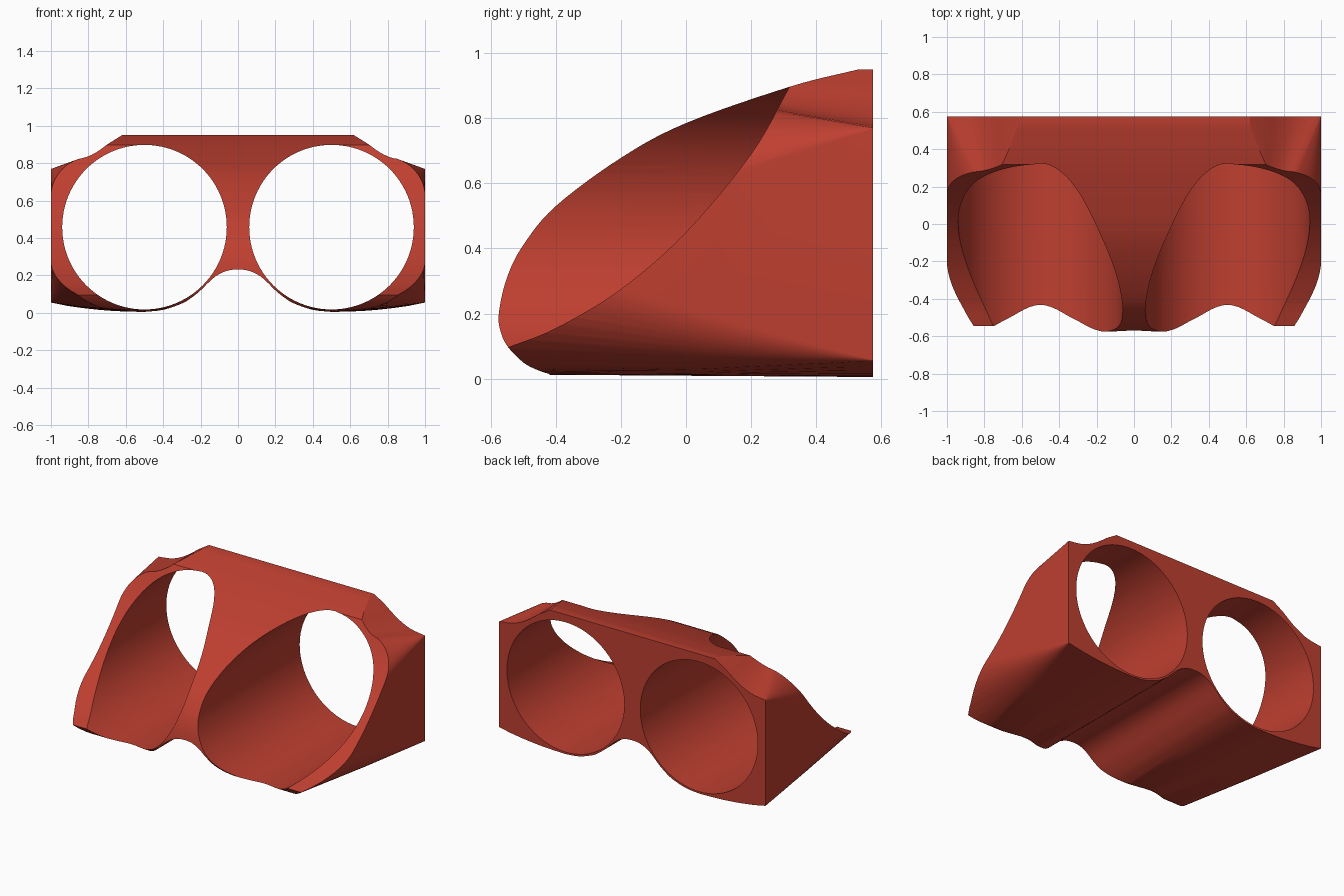
import bpy, bmesh, math
from mathutils import Vector

if "Cube" in bpy.data.objects:
    bpy.data.objects.remove(bpy.data.objects["Cube"])


def spline(pts, n=6):
    """Catmull-Rom curve through 2D points."""
    p = [Vector(q) for q in pts]
    p = [2 * p[0] - p[1]] + p + [2 * p[-1] - p[-2]]
    out = []
    for i in range(1, len(p) - 2):
        a, b, c, d = p[i - 1:i + 3]
        for k in range(n):
            t = k / n
            out.append(0.5 * (2 * b + (c - a) * t + (2 * a - 5 * b + 4 * c - d) * t * t
                              + (3 * b - a - 3 * c + d) * t ** 3))
    return out + [p[-2]]


def loft(name, sections):
    """Closed solid through equal-length rings of 3D points."""
    bm = bmesh.new()
    rings = [[bm.verts.new(v) for v in s] for s in sections]
    n = len(rings[0])
    for r, s in zip(rings, rings[1:]):
        for i in range(n):
            j = (i + 1) % n
            bm.faces.new((r[i], r[j], s[j], s[i]))
    bm.faces.new(rings[0])
    bm.faces.new(rings[-1])
    bmesh.ops.recalc_face_normals(bm, faces=bm.faces)
    me = bpy.data.meshes.new(name)
    bm.to_mesh(me)
    bm.free()
    ob = bpy.data.objects.new(name, me)
    bpy.context.collection.objects.link(ob)
    return ob


def side_prism(name, yz, x0, x1):
    return loft(name, [[(x, y, z) for y, z in yz] for x in (x0, x1)])


def height(curve, x):
    """Height of a curve (rising x) at x."""
    for a, b in zip(curve, curve[1:]):
        if a[0] <= x <= b[0]:
            return a[1] + (b[1] - a[1]) * (x - a[0]) / (b[0] - a[0])
    return curve[-1][1]


def corner(p0, c, p2, n=14):
    """Elliptic quarter from p0 to p2 around the sharp corner c."""
    p0, c, p2 = Vector(p0), Vector(c), Vector(p2)
    return [c + (p0 - c) * (1 - math.sin(a)) + (p2 - c) * (1 - math.cos(a))
            for a in (math.pi / 2 * i / n for i in range(n + 1))]


# Half outlines seen from the front
shoulder = spline([(.70, .90), (.78, .84), (.86, .797), (.92, .78), (1, .77)], 4)
arch = spline([(0, .232), (.04, .229), (.08, .217), (.12, .195), (.16, .16), (.2, .12),
               (.25, .08), (.3, .05), (.4, .016), (.5, .005)], 3)
sole = spline([(.5, .005), (.6, .007), (.7, .012), (.8, .022), (.9, .035), (1, .055)], 4)


def section(y):
    """Body outline at depth y; side corners get rounder toward the front."""
    t = max((.575 - y) / 1.15, .006)
    tt = min(t, .45)
    xs = 1 - .55 * tt
    half = [Vector((.62, .95))]
    for i in range(8):
        x = .70 + (xs - .70) * i / 8
        half.append(Vector((x, height(shoulder, x))))
    half += corner((xs, height(shoulder, xs)), (1, .77), (1, .77 - .39 * tt))
    xb = 1 - .4 * t
    lift = .008 * t
    half += corner((1, .055 + .325 * t), (1, .055 - .04 * t), (xb, height(sole, xb) + lift))
    for i in range(1, 6):
        x = xb + (.5 - xb) * i / 6
        half.append(Vector((x, height(sole, x) + lift)))
    half += [Vector((p.x, p.y + (lift if p.x > .38 else 0))) for p in reversed(arch)]
    mirror = [Vector((-p.x, p.y)) for p in reversed(half[:-1])]
    return [(p.x, y, p.y) for p in half + mirror]


goggle_body = loft("goggle_body", [section(y) for y in (.575, .0575, -.62)])

# Curved brow-to-nose profile
brow = spline([(.53, .95), (.32, .897), (0, .785), (-.2, .678), (-.4, .53), (-.5, .41),
               (-.55, .31), (-.575, .2), (-.568, .14), (-.545, .095), (-.5, .05),
               (-.46, .028), (-.42, .014)], 6)
brow_shape = [(.7, .96), (.55, .953)] + [tuple(p) for p in brow] + [(-.40, -.2), (.7, -.2)]
tools = [(side_prism("brow_profile", brow_shape, -1.3, 1.3), 'INTERSECT')]

# Swept-back cuts on the outer halves and the round eye openings
sweep = spline([(.32, .9), (.2, .69), (0, .45), (-.2, .275), (-.4, .155), (-.55, .095)], 6)
sweep_shape = [(.40, 1.04)] + [tuple(p) for p in sweep] + [(-.75, .02), (-.75, 1.04)]
for s in (-1, 1):
    tools.append((side_prism("outer_cut", sweep_shape, s * .45, s * 1.3), 'DIFFERENCE'))
    ring = [(math.cos(a), math.sin(a)) for a in (math.tau * i / 96 for i in range(96))]
    tools.append((loft("eye_cut", [[(s * .5 + .44 * c, y, .458 + .44 * d) for c, d in ring]
                                   for y in (-1, 1)]), 'DIFFERENCE'))

bpy.context.view_layer.objects.active = goggle_body
goggle_body.select_set(True)
for tool, op in tools:
    mod = goggle_body.modifiers.new("cut", 'BOOLEAN')
    mod.operation = op
    mod.solver = 'EXACT'
    mod.object = tool
    bpy.ops.object.modifier_apply(modifier=mod.name)
    bpy.data.objects.remove(tool)

# Single red finish
red = bpy.data.materials.new("brick_red")
red.diffuse_color = (.52, .05, .03, 1)
red.use_nodes = True
red.node_tree.nodes["Principled BSDF"].inputs["Base Color"].default_value = red.diffuse_color
goggle_body.data.materials.clear()
goggle_body.data.materials.append(red)
bpy.ops.object.shade_smooth_by_angle(angle=math.radians(25))
